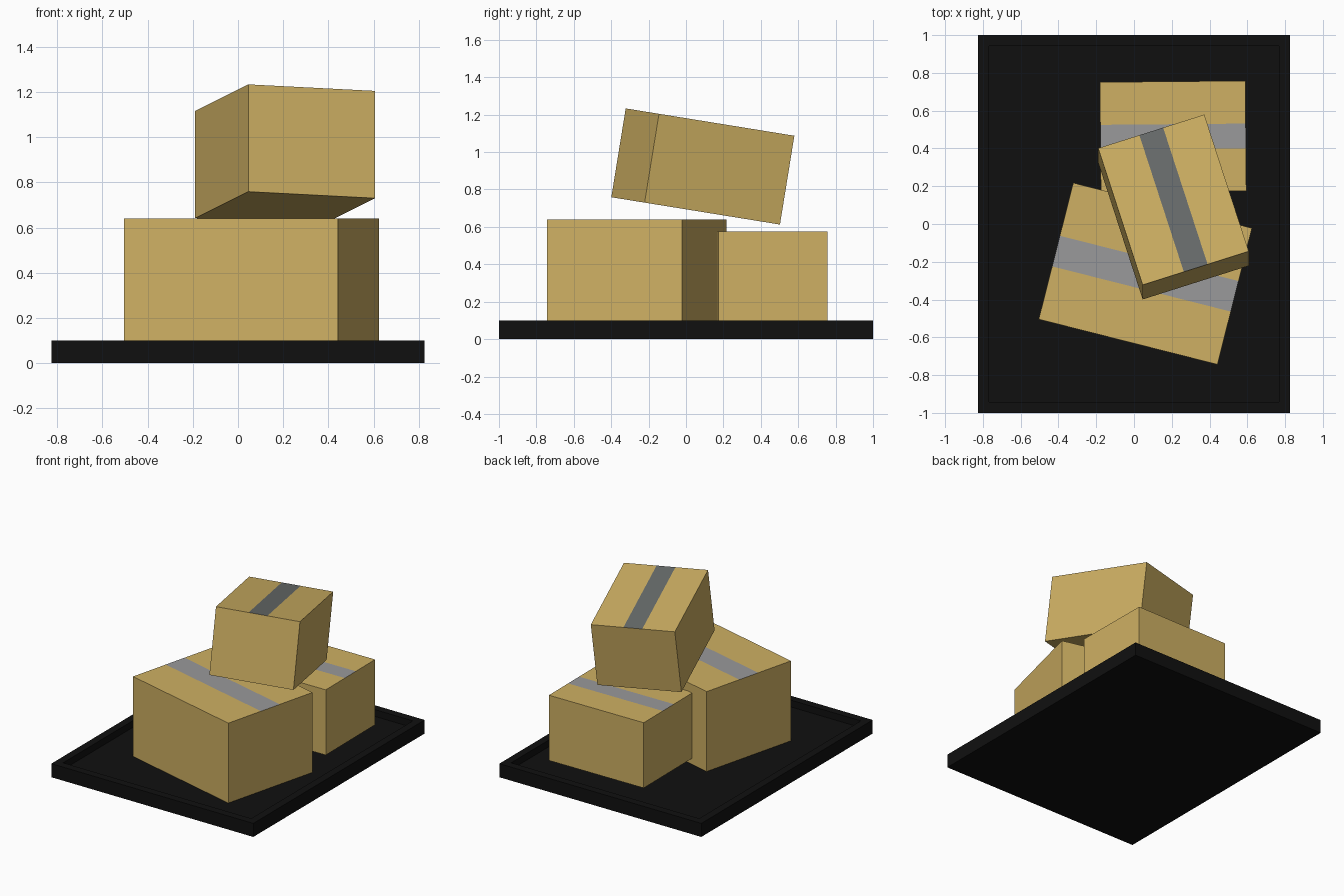
import bpy, bmesh
from math import radians
from mathutils import Matrix, Vector

cube = bpy.data.objects.get("Cube")
if cube:
    bpy.data.objects.remove(cube, do_unlink=True)


def material(name, rgb):
    m = bpy.data.materials.new(name)
    m.use_nodes = True
    m.diffuse_color = (*rgb, 1)
    m.node_tree.nodes["Principled BSDF"].inputs["Base Color"].default_value = (*rgb, 1)
    return m


cardboard = material("cardboard", (0.62, 0.435, 0.125))
light_tape = material("light_tape", (0.32, 0.32, 0.325))
dark_tape = material("dark_tape", (0.14, 0.152, 0.15))
black = material("black", (0.005, 0.005, 0.005))


def add_object(name, bm, mats):
    mesh = bpy.data.meshes.new(name)
    bm.to_mesh(mesh)
    bm.free()
    for m in mats:
        mesh.materials.append(m)
    obj = bpy.data.objects.new(name, mesh)
    bpy.context.collection.objects.link(obj)
    return obj


def carton(name, size, center, rotation, tape, across):
    """Cardboard box with a strip of tape cut into its lid; across = axis of the strip's width."""
    bm = bmesh.new()
    bmesh.ops.create_cube(bm, size=1, matrix=Matrix.Diagonal((*size, 1)))
    half = size[across] * 0.112
    for side in (-half, half):
        co, no = Vector(), Vector()
        co[across], no[across] = side, 1
        geom = bm.verts[:] + bm.edges[:] + bm.faces[:]
        bmesh.ops.bisect_plane(bm, geom=geom, plane_co=co, plane_no=no)
    bm.normal_update()
    for f in bm.faces:
        if f.normal.z > 0.9 and abs(f.calc_center_median()[across]) < half:
            f.material_index = 1
    obj = add_object(name, bm, (cardboard, tape))
    obj.matrix_world = Matrix.Translation(center) @ rotation


def turn(degrees):
    return Matrix.Rotation(radians(degrees), 4, 'Z')


# Shallow tray with a raised rim
bm = bmesh.new()
bmesh.ops.create_cube(bm, size=1, matrix=Matrix.Translation((0, 0, 0.05)) @ Matrix.Diagonal((1.65, 2, 0.1, 1)))
bm.normal_update()
top = [f for f in bm.faces if f.normal.z > 0.9]
bmesh.ops.inset_region(bm, faces=top, thickness=0.08)
floor = bmesh.ops.extrude_face_region(bm, geom=top)
bmesh.ops.translate(bm, vec=(0, 0, -0.05), verts=[v for v in floor["geom"] if isinstance(v, bmesh.types.BMVert)])
bmesh.ops.delete(bm, geom=[f for f in top if f.is_valid], context='FACES_ONLY')
bmesh.ops.recalc_face_normals(bm, faces=bm.faces[:])
add_object("base_tray", bm, (black,))

# Three stacked cartons
carton("large_box", (0.976, 0.745, 0.59), (0.06, -0.263, 0.345), turn(-14.2), light_tape, 1)
carton("small_box", (0.77, 0.583, 0.482), (0.207, 0.463, 0.335), turn(0.5), light_tape, 1)
carton("tilted_box", (0.59, 0.77, 0.481), (0.209, 0.09, 0.923),
       Matrix.Rotation(radians(-9.2), 4, 'X') @ turn(17.8), dark_tape, 0)
